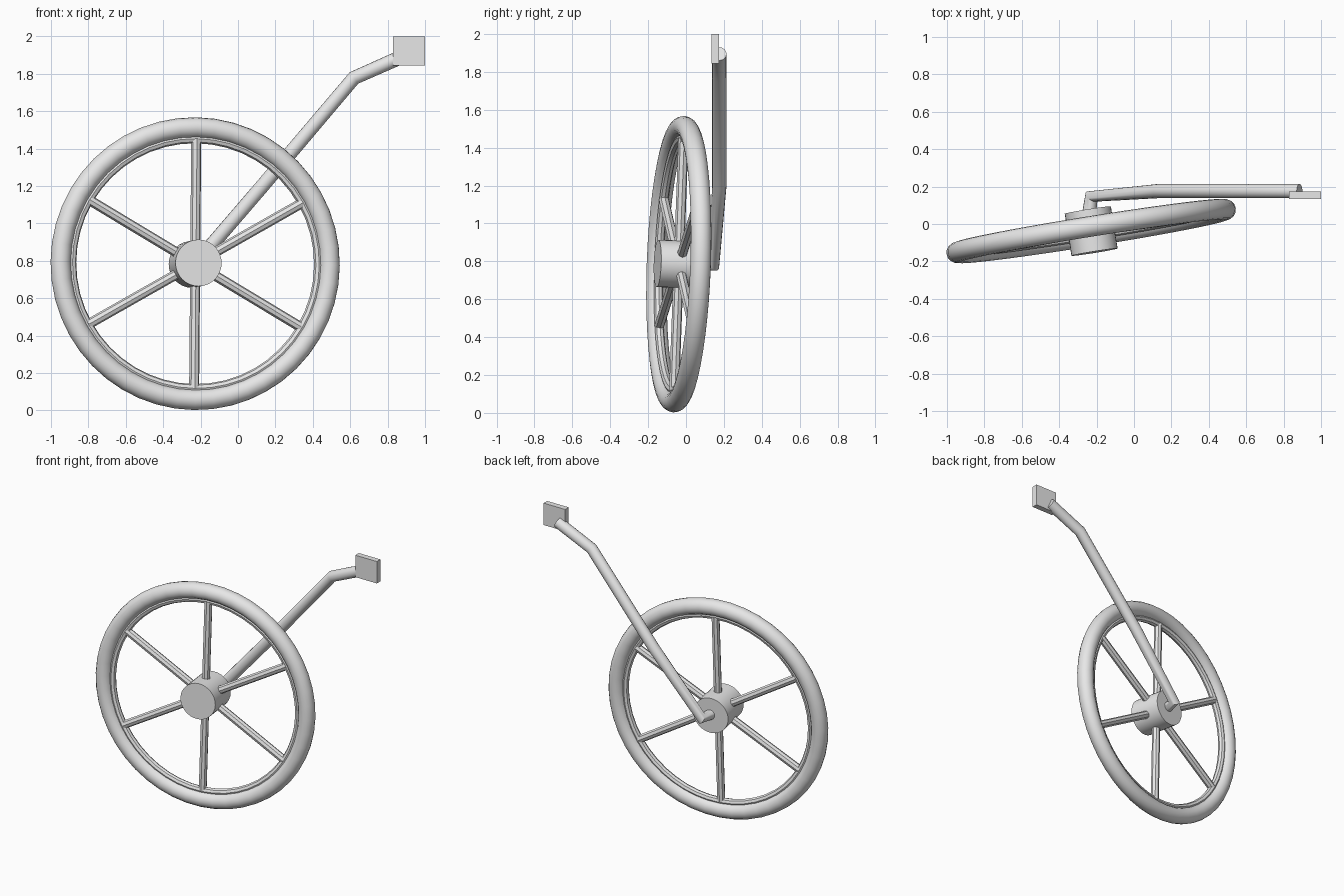
import bpy
import math
from mathutils import Matrix, Vector

cube = bpy.data.objects.get("Cube")
if cube:
    bpy.data.objects.remove(cube, do_unlink=True)

grey = bpy.data.materials.new("plain_grey")
grey.use_nodes = True
grey.diffuse_color = (0.8, 0.8, 0.8, 1)
grey.node_tree.nodes["Principled BSDF"].inputs["Base Color"].default_value = (0.8, 0.8, 0.8, 1)

# Wheel frame: local z is the axle pointing to the front, local y is up
CENTRE = Vector((-0.229, -0.038, 0.785))
axle = Vector((0.158, -0.987, 0.035)).normalized()
side = Vector((0, 0, 1)).cross(axle).normalized()
up = axle.cross(side)
WHEEL = (Matrix.Translation(CENTRE)
         @ Matrix((side, up, axle)).transposed().to_4x4()
         @ Matrix.Rotation(math.radians(-0.8), 4, "Z"))


def finish(name, matrix=None, angle=35):
    """Name, place, colour and shade the active object."""
    obj = bpy.context.object
    obj.name = name
    if matrix is not None:
        obj.data.transform(matrix)
    obj.data.materials.append(grey)
    bpy.ops.object.shade_smooth_by_angle(angle=math.radians(angle))
    return obj


def ring(name, major, minor, sides):
    bpy.ops.mesh.primitive_torus_add(major_radius=major, minor_radius=minor,
                                     major_segments=48, minor_segments=sides)
    return finish(name, WHEEL)


# Tyre and inner rim
ring("tyre", 0.728, 0.055, 16)
ring("rim", 0.668, 0.024, 8)

# Hub
bpy.ops.mesh.primitive_cylinder_add(vertices=32, radius=0.125, depth=0.228)
finish("hub", WHEEL)

# Six spokes
INNER, OUTER = 0.08, 0.665
for i in range(6):
    bpy.ops.mesh.primitive_cylinder_add(vertices=8, radius=0.027, depth=OUTER - INNER)
    reach = Matrix.Translation((0, (INNER + OUTER) / 2, 0)) @ Matrix.Rotation(math.pi / 2, 4, "X")
    finish(f"spoke_{i + 1}", WHEEL @ Matrix.Rotation(i * math.pi / 3, 4, "Z") @ reach)

# Bent support arm, from the back of the hub up to the mounting plate
path = [(-0.242, 0.04, 0.785), (-0.227, 0.147, 0.785), (0.13, 0.176, 1.2),
        (0.62, 0.176, 1.778), (0.885, 0.176, 1.895)]
curve = bpy.data.curves.new("support_arm", "CURVE")
curve.dimensions = "3D"
curve.bevel_depth = 0.038
curve.bevel_resolution = 6
curve.use_fill_caps = True
spline = curve.splines.new("POLY")
spline.points.add(len(path) - 1)
for point, co in zip(spline.points, path):
    point.co = (*co, 1)
arm = bpy.data.objects.new("support_arm", curve)
bpy.context.collection.objects.link(arm)
bpy.ops.object.select_all(action="DESELECT")
arm.select_set(True)
bpy.context.view_layer.objects.active = arm
bpy.ops.object.convert(target="MESH")
finish("support_arm")

# Mounting plate
bpy.ops.mesh.primitive_cube_add(size=1)
finish("mounting_plate", Matrix.Translation((0.915, 0.155, 1.922))
       @ Matrix.Diagonal((0.17, 0.04, 0.156, 1)))
